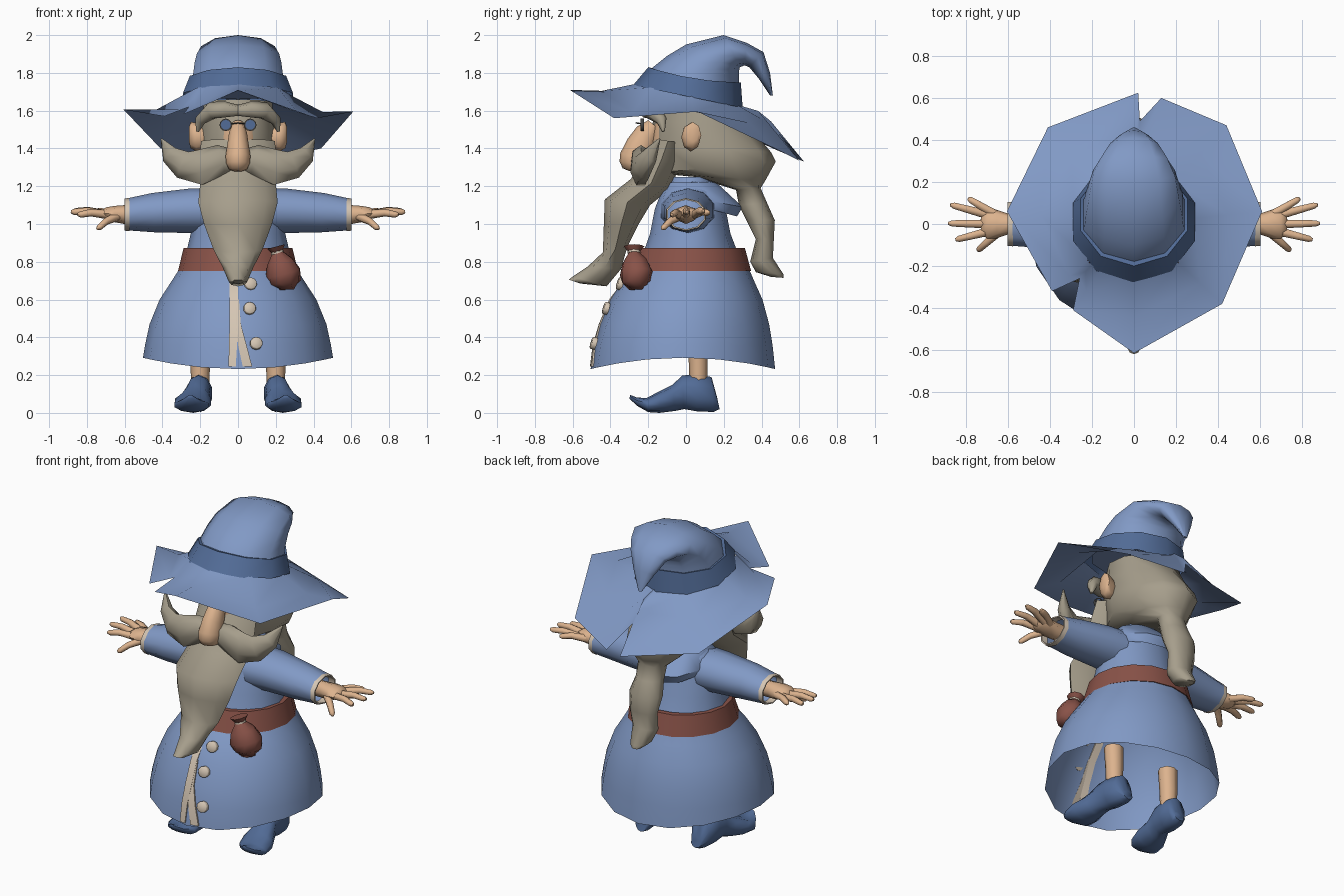
import bpy, bmesh, math
from mathutils import Vector


def material(name, rgb):
    m = bpy.data.materials.new(name)
    m.diffuse_color = (*rgb, 1)
    return m


BLUE = material("robe blue", (0.22, 0.32, 0.56))
NAVY = material("dark blue", (0.085, 0.15, 0.31))
HAIR = material("grey beige hair", (0.38, 0.34, 0.26))
SKIN = material("skin", (0.72, 0.45, 0.27))
BROWN = material("belt brown", (0.25, 0.085, 0.065))
CREAM = material("cream", (0.66, 0.56, 0.45))
DARK = material("dark metal", (0.06, 0.06, 0.06))


def loft(name, tubes, mat, cap=True, mirror=False):
    """Skin each list of equal-sized rings and join the tubes into one object."""
    bm = bmesh.new()
    for rings in tubes:
        vs = [[bm.verts.new(p) for p in r] for r in rings]
        n = len(vs[0])
        for a, b in zip(vs, vs[1:]):
            for i in range(n):
                j = (i + 1) % n
                bm.faces.new((a[i], a[j], b[j], b[i]))
        if cap:
            bm.faces.new(vs[0])
            bm.faces.new(vs[-1])
    bmesh.ops.recalc_face_normals(bm, faces=bm.faces)
    return finish(name, bm, mat, mirror)


def finish(name, bm, mat, mirror=False):
    me = bpy.data.meshes.new(name)
    bm.to_mesh(me)
    bm.free()
    me.materials.append(mat)
    ob = bpy.data.objects.new(name, me)
    bpy.context.collection.objects.link(ob)
    if mirror:
        ob.modifiers.new("mirror", 'MIRROR')
    return ob


def sections(rows, n):
    """Rings spanning a front and a back (y, z) point: (front, back, half width, centre x, side lift)."""
    rings = []
    for f, b, rx, *rest in rows:
        cx, lift = (list(rest) + [0, 0])[:2]
        f, b = Vector((cx, *f)), Vector((cx, *b))
        c, v = (f + b) / 2, (f - b) / 2
        ring = []
        for i in range(n):
            a = 2 * math.pi * i / n
            ring.append(c + v * math.cos(a) + Vector((rx * math.sin(a), 0, lift * math.sin(a) ** 2)))
        rings.append(ring)
    return rings


def level(rows, n):
    """Horizontal rings: (z, front y, back y, half width, side lift)."""
    return sections([((f, z), (b, z), rx, 0, *l) for z, f, b, rx, *l in rows], n)


def tube(rows, n=8, axis=None):
    """Rings square to a path or a fixed axis: (point, upright radius, sideways radius)."""
    pts = [Vector(r[0]) for r in rows]
    rings = []
    for i, (p, ru, rs) in enumerate(rows):
        t = Vector(axis) if axis else (pts[min(i + 1, len(pts) - 1)] - pts[max(i - 1, 0)]).normalized()
        up = Vector((0, 0, 1)) if abs(t.z) < 0.995 else Vector((0, 1, 0))
        s = t.cross(up).normalized()
        u = s.cross(t)
        rings.append([pts[i] + u * ru * math.cos(2 * math.pi * k / n) + s * rs * math.sin(2 * math.pi * k / n)
                      for k in range(n)])
    return rings


# robe
SKIRT = [(.77, -.27, .33, .305), (.7, -.335, .36, .35), (.6, -.40, .405, .415), (.47, -.455, .44, .468),
         (.36, -.488, .458, .492), (.232, -.505, .472, .503, .06)]
loft("skirt", [level(SKIRT, 16)], BLUE, cap=False)
loft("torso", [level([(.78, -.25, .30, .29), (.95, -.19, .235, .25), (1.08, -.165, .21, .235),
                      (1.17, -.13, .18, .2), (1.21, -.09, .14, .13), (1.25, -.07, .12, .1)], 12)], BLUE, cap=False)
loft("collar", [sections([((-.08, 1.2), (.1, 1.24), .12), ((-.1, 1.22), (.16, 1.22), .15),
                          ((-.14, 1.17), (.30, 1.09), .2), ((-.14, 1.15), (.27, 1.04), .19)], 10)], BLUE, cap=False)
loft("sleeves", [tube([((.12, .01, 1.07), .12, .15), ((.25, .01, 1.07), .118, .14),
                       ((.45, .0, 1.06), .104, .12), ((.59, 0, 1.05), .084, .108)], 10)], BLUE, cap=False, mirror=True)
loft("cuffs", [tube([((.575, 0, 1.05), .088, .112), ((.602, 0, 1.05), .085, .109), ((.602, 0, 1.05), .078, .1),
                     ((.56, 0, 1.05), .078, .1)], 10, axis=(1, 0, 0))], CREAM, cap=False, mirror=True)
loft("belt", [level([(.75, -.27, .33, .30), (.75, -.295, .345, .318), (.872, -.25, .312, .288),
                     (.872, -.22, .28, .26)], 16)], BROWN, cap=False)


# trim and buttons down the skirt front
def skirt_y(z):
    for a, b in zip(SKIRT, SKIRT[1:]):
        if z >= b[0]:
            return a[1] + (b[1] - a[1]) * (a[0] - z) / (a[0] - b[0])
    return SKIRT[-1][1]


def strip(rows):
    rings = []
    for l, r, z in rows:
        y = skirt_y(z)
        yl, yr = y + .15 * abs(l), y + .15 * abs(r)
        rings.append([(l, yl - .007, z), (r, yr - .007, z), (r, yr + .002, z), (l, yl + .002, z)])
    return rings


loft("skirt_trim", [strip([(-.045, .0, .76), (-.045, .0, .6), (-.045, .002, .47), (-.048, -.005, .36), (-.05, -.012, .245)]),
                    strip([(-.005, .005, .6), (-.01, .015, .47), (.0, .045, .36), (.025, .075, .245)])], CREAM)
buttons = []
for x, z in ((.065, .68), (.06, .55), (.095, .365)):
    p = Vector((x, skirt_y(z) + .01, z))
    d = Vector((.15, -1, .3)).normalized()
    buttons.append(tube([(p, .033, .033), (p + d * .022, .033, .033), (p + d * .026, .029, .029)], 10))
loft("buttons", buttons, CREAM)

# pouch on the belt
loft("pouch", [tube([((.2, -.275, .88), .05, .055), ((.208, -.275, .85), .028, .028), ((.222, -.27, .8), .072, .068),
                     ((.24, -.262, .74), .097, .088), ((.25, -.26, .69), .085, .08), ((.252, -.26, .652), .045, .045)], 9)], BROWN)
loft("pouch_tie", [tube([((.206, -.275, .858), .034, .034), ((.21, -.275, .845), .034, .034)])], CREAM)

# hands
fingers = [((.66, .045, 1.05), (.79, .122, 1.06)), ((.70, .045, 1.05), (.875, .092, 1.07)),
           ((.70, 0, 1.05), (.885, .003, 1.065)), ((.69, -.035, 1.05), (.85, -.075, 1.05)),
           ((.64, -.035, 1.04), (.745, -.127, .975))]
hand = [tube([((.48, 0, 1.05), .05, .05), ((.6, 0, 1.05), .05, .05), ((.655, 0, 1.053), .043, .068),
              ((.7, 0, 1.055), .033, .068), ((.728, 0, 1.055), .016, .05)])]
for a, b in fingers:
    a, b = Vector(a), Vector(b)
    hand.append(tube([(a, .024, .024), (a.lerp(b, .55) + Vector((0, 0, .01)), .02, .02),
                      (a.lerp(b, .9), .017, .017), (b, .008, .008)], 6))
loft("hands", hand, SKIN, mirror=True)

# legs and curled shoes
loft("legs", [tube([((.2, .065, .15), .047, .048), ((.2, .065, .26), .05, .052), ((.2, .06, .4), .053, .058)])],
     SKIN, mirror=True)
loft("shoes", [sections([((.178, .02), (.165, .08), .035, .19), ((.145, .005), (.135, .19), .062, .198),
                         ((.06, .008), (.05, .203), .07, .205), ((-.01, .02), (-.02, .198), .066, .21),
                         ((-.06, .01), (-.07, .15), .076, .225), ((-.14, .0), (-.14, .115), .1, .238),
                         ((-.2, .004), (-.21, .078), .095, .245), ((-.255, .035), (-.262, .082), .055, .25),
                         ((-.3, .075), (-.295, .095), .015, .252)], 10)], NAVY, mirror=True)

# head
loft("face", [level([(1.3, -.16, .1, .13), (1.42, -.19, .1, .12), (1.55, -.17, .1, .12), (1.64, -.14, .1, .12)], 10)], SKIN)
loft("nose", [sections([((-.2, 1.55), (-.14, 1.5), .035), ((-.26, 1.515), (-.16, 1.42), .05),
                        ((-.31, 1.45), (-.18, 1.36), .06), ((-.348, 1.375), (-.19, 1.33), .069),
                        ((-.352, 1.33), (-.2, 1.31), .066), ((-.335, 1.295), (-.23, 1.285), .05),
                        ((-.3, 1.28), (-.27, 1.278), .02)], 10)], SKIN)
loft("ears", [tube([((.175, .025, 1.455), .055, .035), ((.22, .025, 1.46), .075, .05),
                    ((.25, .035, 1.47), .07, .046), ((.26, .04, 1.475), .04, .025)], axis=(1, 0, 0))], SKIN, mirror=True)
loft("hair", [sections([((-.15, 1.66), (.28, 1.62), .19), ((-.175, 1.55), (.35, 1.5), .2),
                        ((-.185, 1.42), (.45, 1.38), .212), ((-.17, 1.27), (.475, 1.33), .208),
                        ((.04, 1.25), (.42, 1.23), .155), ((.265, 1.18), (.395, 1.19), .09),
                        ((.28, 1.1), (.43, 1.11), .085), ((.32, 1.02), (.47, 1.02), .105),
                        ((.37, .92), (.465, .92), .09), ((.34, .8), (.46, .82), .08),
                        ((.37, .745), (.515, .735), .06), ((.45, .72), (.515, .715), .03)], 10)], HAIR)
loft("beard", [sections([((-.17, 1.45), (-.02, 1.43), .195), ((-.23, 1.36), (-.03, 1.32), .205),
                         ((-.29, 1.24), (-.08, 1.19), .2), ((-.43, 1.13), (-.19, 1.1), .21),
                         ((-.435, 1.0), (-.25, 1.0), .18), ((-.44, .85), (-.31, .88), .13),
                         ((-.52, .775), (-.345, .76), .08), ((-.6, .722), (-.42, .67), .05),
                         ((-.62, .705), (-.56, .685), .03)], 8)], HAIR)
loft("moustache", [tube([((0, -.21, 1.34), .05, .06), ((.09, -.235, 1.335), .085, .06), ((.2, -.24, 1.295), .098, .055),
                         ((.29, -.225, 1.31), .078, .05), ((.36, -.19, 1.365), .052, .035), ((.405, -.14, 1.45), .005, .005)], 7)],
     HAIR, mirror=True)
loft("eyebrows", [tube([((0, -.18, 1.6), .03, .04), ((.07, -.21, 1.605), .045, .04), ((.14, -.18, 1.6), .048, .045),
                        ((.2, -.13, 1.55), .03, .03), ((.215, -.12, 1.49), .008, .008)], 7)], HAIR, mirror=True)

# spectacles
loft("lenses", [tube([((.065, -.225, 1.525), .027, .027), ((.065, -.237, 1.525), .027, .027)], 12)], NAVY, mirror=True)
loft("lens_rims", [tube([((.065, y, 1.525), r, r) for y, r in
                         ((-.222, .026), (-.222, .033), (-.24, .033), (-.24, .026))], 12, axis=(0, -1, 0)),
                   tube([((0, -.265, 1.535), .004, .004), ((.035, -.232, 1.53), .004, .004)], 5)],
     DARK, cap=False, mirror=True)

# hat brim: torn outline, a bent middle ring and an inner ring under the band
OUTLINE = [(-.41, .46, 1.40), (.02, .625, 1.33), (.028, .49, 1.48), (.13, .6, 1.335), (.44, .47, 1.40), (.61, .06, 1.595),
           (.42, -.38, 1.56), (0, -.615, 1.71), (-.29, -.41, 1.58), (-.26, -.26, 1.62), (-.39, -.32, 1.57),
           (-.605, .06, 1.605)]
bm = bmesh.new()
rows = []
for x, y, z in OUTLINE:
    r = math.hypot(x, y)
    c, s = x / r, y / r
    inner = Vector((.285 * c, .275 * s, 1.685 - .055 * s))
    outer = Vector((x, y, z))
    mid = (inner + outer) / 2
    mid.z += (-.05 * abs(c) + .065 * max(s, 0) - .02 * max(-s, 0)) * min(1, max(0, (r - .35) / .2))
    rows.append([bm.verts.new(p) for p in (inner, mid, outer)])
for a, b in zip(rows, rows[1:] + rows[:1]):
    for k in range(2):
        bm.faces.new((a[k], b[k], b[k + 1], a[k + 1]))
bmesh.ops.recalc_face_normals(bm, faces=bm.faces)
if sum(f.normal.z for f in bm.faces) < 0:
    bmesh.ops.reverse_faces(bm, faces=bm.faces)
finish("hat_brim", bm, BLUE)

# hat band and drooping crown
loft("hat_band", [sections([((-.28, 1.735), (.30, 1.615), .306), ((-.2, 1.83), (.29, 1.75), .268, 0, -.02),
                            ((-.16, 1.82), (.26, 1.745), .24, 0, -.02)], 10)], NAVY, cap=False)
loft("hat_crown", [sections([((-.23, 1.74), (.27, 1.66), .27), ((-.175, 1.83), (.28, 1.755), .248),
                             ((-.1, 1.89), (.28, 1.78), .242), ((0, 1.95), (.28, 1.805), .23),
                             ((.2, 2.0), (.285, 1.83), .205), ((.32, 1.96), (.31, 1.84), .165),
                             ((.41, 1.91), (.335, 1.83), .12), ((.445, 1.8), (.385, 1.77), .07),
                             ((.46, 1.68), (.445, 1.68), .012)], 10)], BLUE)

# smooth shading with sharp creases kept
for ob in bpy.context.scene.objects:
    ob.select_set(True)
    bpy.context.view_layer.objects.active = ob
bpy.ops.object.shade_smooth_by_angle(angle=math.radians(62))
